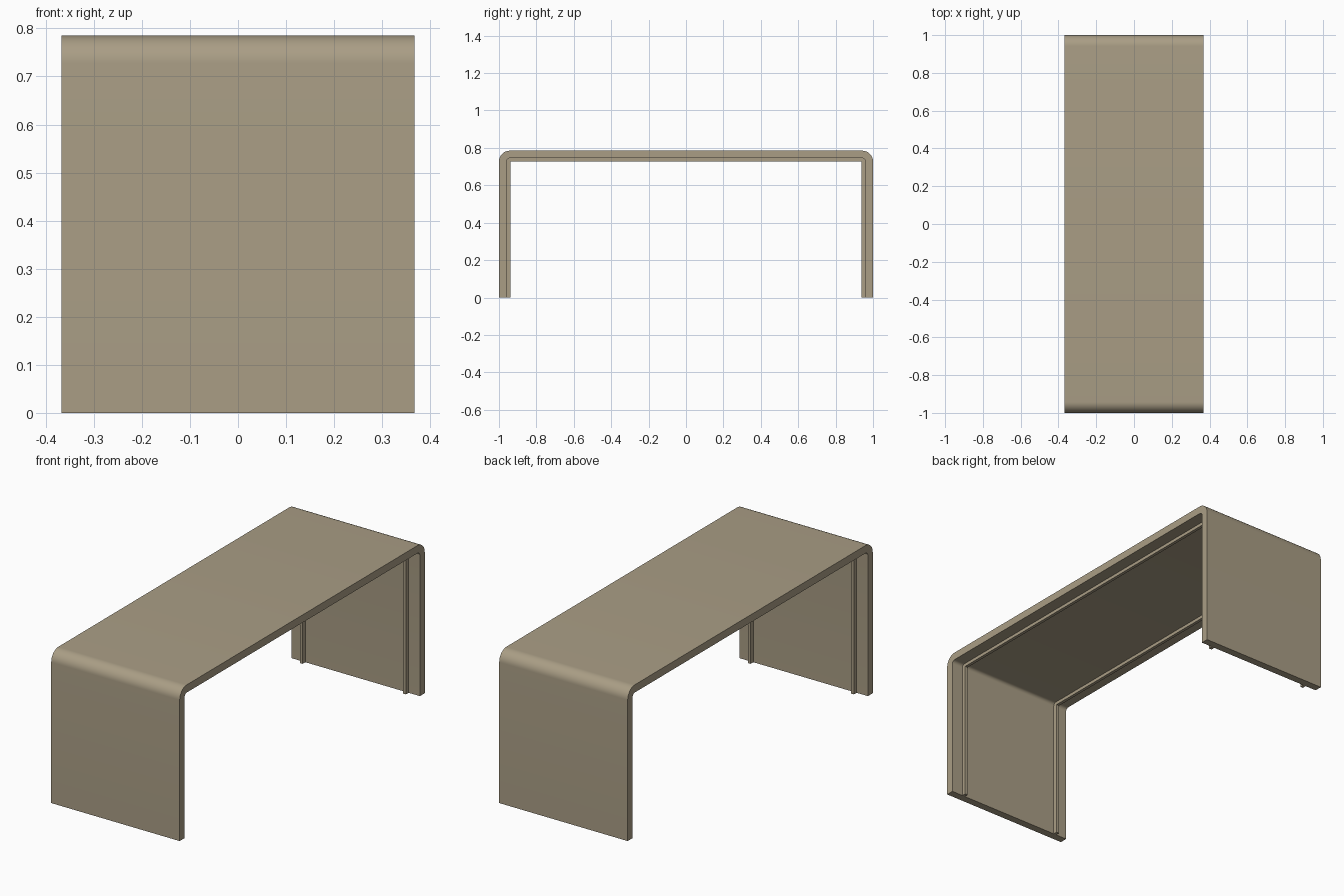
import bpy, bmesh, math

if "Cube" in bpy.data.objects:
    bpy.data.objects.remove(bpy.data.objects["Cube"])

W, H = 0.734, 0.785      # table depth along x, height
T = 0.04                 # board thickness

mat = bpy.data.materials.new("warm_taupe")
mat.diffuse_color = (0.40, 0.34, 0.235, 1)
mat.use_nodes = True
mat.node_tree.nodes["Principled BSDF"].inputs["Base Color"].default_value = mat.diffuse_color


def arch(half, top, radius, steps=12):
    """Open upside-down U path in (y, z) with rounded upper corners."""
    pts = [(-half, 0)]
    for side, start in ((-1, 180), (1, 90)):
        cy, cz = side * (half - radius), top - radius
        n = steps if radius > 0 else 0
        for i in range(n + 1):
            a = math.radians(start - 90 * i / max(n, 1))
            pts.append((cy + radius * math.cos(a), cz + radius * math.sin(a)))
    pts.append((half, 0))
    return pts


def arch_band(name, outer, inner, x0, x1):
    """Solid band between two matching arch paths, extruded along x."""
    bm = bmesh.new()
    n = len(outer)
    rings = [[[bm.verts.new((x, y, z)) for y, z in path] for path in (outer, inner)]
             for x in (x0, x1)]
    (oa, ia), (ob, ib) = rings
    for i in range(n - 1):
        for q in ((oa, ob), (ob, ib), (ib, ia), (ia, oa)):
            bm.faces.new((q[0][i], q[1][i], q[1][i + 1], q[0][i + 1]))
    for i in (0, n - 1):
        bm.faces.new((oa[i], ob[i], ib[i], ia[i]))
    bmesh.ops.recalc_face_normals(bm, faces=bm.faces)
    me = bpy.data.meshes.new(name)
    bm.to_mesh(me)
    bm.free()
    me.materials.append(mat)
    ob_ = bpy.data.objects.new(name, me)
    bpy.context.collection.objects.link(ob_)
    bpy.context.view_layer.objects.active = ob_
    ob_.select_set(True)
    bpy.ops.object.shade_smooth_by_angle(angle=math.radians(30))
    ob_.select_set(False)
    return ob_


# bent top and side panels in one continuous board
arch_band("waterfall_board", arch(1.0, H, 0.058), arch(1.0 - T, H - T, 0.018),
          -W / 2, W / 2)

# two slim stiffening ribs following the inside of the board
for side, name in ((-1, "left_rib"), (1, "right_rib")):
    cx = side * 0.295
    arch_band(name, arch(0.962, H - T + 0.002, 0.018), arch(0.938, 0.728, 0.001),
              cx - 0.008, cx + 0.008)
